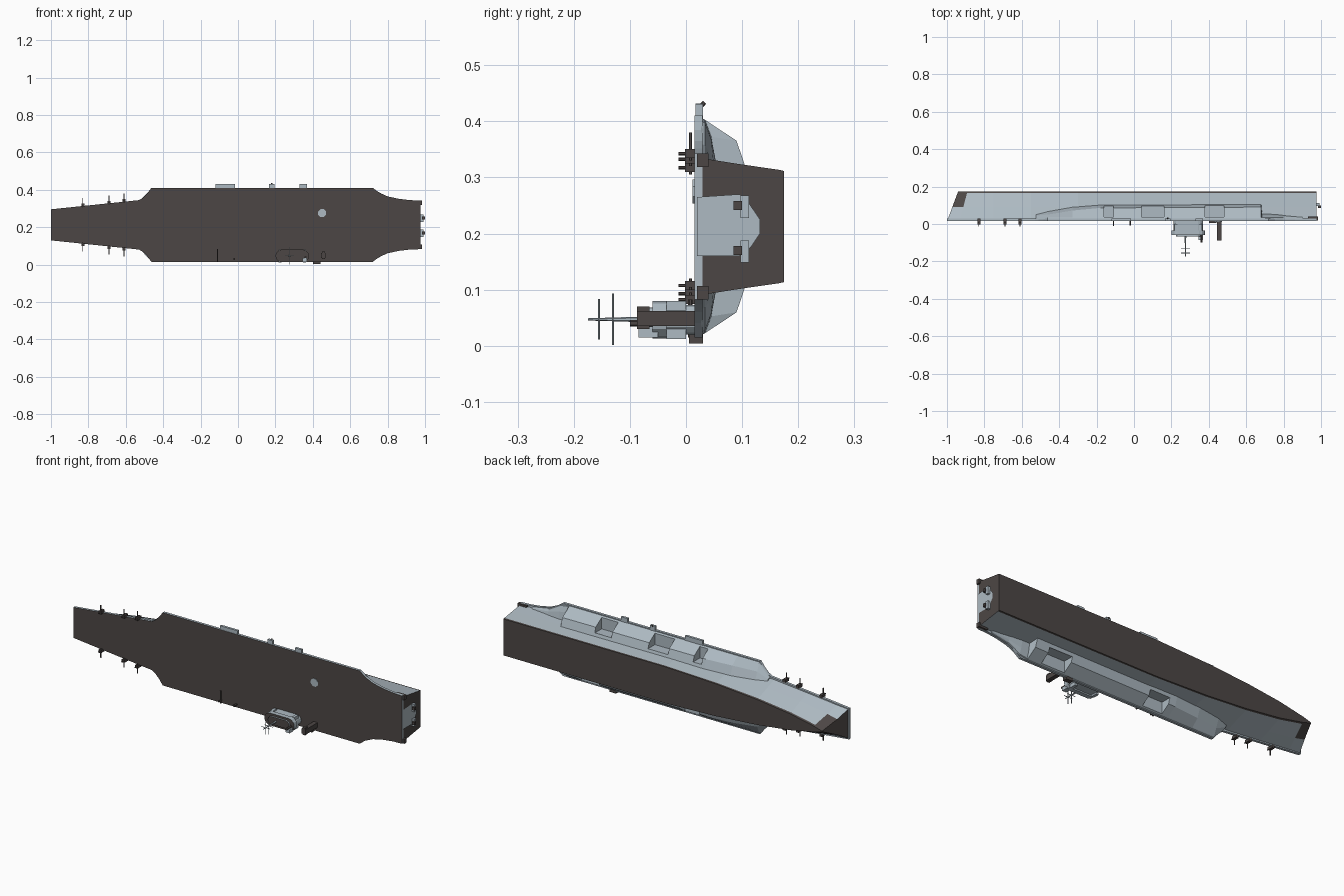
import bpy, bmesh, math
from mathutils import Vector

if "Cube" in bpy.data.objects:
    bpy.data.objects.remove(bpy.data.objects["Cube"])

CZ = 0.2125  # centre line of the ship, which lies on its side (deck faces -y)

def mat(name, c):
    m = bpy.data.materials.new(name)
    m.diffuse_color = (*c, 1)
    m.use_nodes = True
    m.node_tree.nodes["Principled BSDF"].inputs["Base Color"].default_value = m.diffuse_color
    return m

GREY = mat("hull grey", (0.42, 0.49, 0.54))
DARK = mat("deck dark grey", (0.073, 0.062, 0.059))

def finish(name, bm, rule=None, mats=(GREY, DARK)):
    bmesh.ops.recalc_face_normals(bm, faces=bm.faces[:])
    if rule:
        for f in bm.faces:
            f.material_index = 1 if rule(f) else 0
    me = bpy.data.meshes.new(name)
    bm.to_mesh(me)
    bm.free()
    for m in mats:
        me.materials.append(m)
    ob = bpy.data.objects.new(name, me)
    bpy.context.collection.objects.link(ob)
    return ob

def loft(name, rings, rule=None):
    bm = bmesh.new()
    vs = [[bm.verts.new(p) for p in r] for r in rings]
    n = len(vs[0])
    for a, b in zip(vs, vs[1:]):
        for i in range(n):
            j = (i + 1) % n
            bm.faces.new((a[i], a[j], b[j], b[i]))
    bm.faces.new(vs[0])
    bm.faces.new(vs[-1])
    return finish(name, bm, rule)

def prism(name, pts, y0, y1, rule=None, mats=(GREY, DARK)):
    """Extrude an x,z outline from y0 to y1."""
    bm = bmesh.new()
    f = bm.faces.new([bm.verts.new((x, y0, z)) for x, z in pts])
    g = bmesh.ops.extrude_face_region(bm, geom=[f])
    bmesh.ops.translate(bm, vec=(0, y1 - y0, 0),
                        verts=[v for v in g["geom"] if isinstance(v, bmesh.types.BMVert)])
    return finish(name, bm, rule, mats)

def box(name, x0, x1, y0, y1, z0, z1, m=GREY):
    return prism(name, [(x0, z0), (x1, z0), (x1, z1), (x0, z1)], y0, y1, None, (m,))

def stadium(x0, x1, z0, z1, n=6):
    r, zc = (z1 - z0) / 2, (z0 + z1) / 2
    pts = []
    for cx, a0 in ((x1 - r, -90), (x0 + r, 90)):
        for i in range(n + 1):
            a = math.radians(a0 + 180 * i / n)
            pts.append((cx + r * math.cos(a), zc + r * math.sin(a)))
    return pts

def rod(name, a, b, r, m=GREY, n=6, r2=None):
    a, b = Vector(a), Vector(b)
    bm = bmesh.new()
    bmesh.ops.create_cone(bm, cap_ends=True, segments=n, radius1=r,
                          radius2=r if r2 is None else r2, depth=(b - a).length)
    bm.transform((b - a).to_track_quat('Z', 'Y').to_matrix().to_4x4())
    bmesh.ops.translate(bm, vec=(a + b) / 2, verts=bm.verts[:])
    return finish(name, bm, None, (m,))

up = lambda f: f.normal.y < -0.7

# Flight deck
half = [(-1, .083), (-.53, .132), (-.51, .143), (-.485, .168), (-.463, .198), (.72, .198),
        (.755, .172), (.80, .152), (.86, .139), (.92, .132), (.975, .13)]
outline = [(x, CZ + d) for x, d in half] + [(x, CZ - d) for x, d in reversed(half)]
prism("flight_deck", outline, .015, .029, up)

# Hull: raked bow, tapering to a point along the keel
rows = [.027, .09, .166, .175]
stations = [  # x at deck, x at keel, half widths per row
    (-.995, -.94, (.080, .042, .006, .002)),
    (-.93, -.89, (.085, .055, .020, .016)),
    (-.75, -.75, (.103, .080, .048, .044)),
    (-.55, -.55, (.122, .098, .072, .069)),
    (-.30, -.30, (.122, .108, .090, .088)),
    (0, 0, (.122, .112, .100, .099)),
    (.975, .975, (.122, .112, .101, .099))]
rings = []
for xt, xb, ws in stations:
    side = [(xt + (xb - xt) * (y - rows[0]) / (rows[-1] - rows[0]), y, w) for y, w in zip(rows, ws)]
    rings.append([(x, y, CZ + w) for x, y, w in side] +
                 [(x, y, CZ - w) for x, y, w in reversed(side)])

def hull_dark(f):
    c = f.calc_center_median()
    return (c.y > .168 or abs(f.normal.x) > .8 or (c.x < -.9 and c.y > .1))
loft("hull", rings, hull_dark)

# Side sponsons under the deck, with lift openings cut out
sections = [(-.525, .13, .045, .122, .055), (-.463, .194, .05, .15, .068), (-.33, .194, .072, .155, .09),
            (-.18, .194, .086, .155, .102), (.68, .194, .09, .153, .106), (.685, .194, .045, .16, .055),
            (.73, .188, .045, .155, .055), (.80, .148, .04, .135, .05), (.90, .13, .036, .122, .04)]
openings = {1: [(-.16, -.11), (.04, .16), (.38, .48)], -1: [(-.14, -.02), (.46, .60)]}
for s, label in ((1, "port"), (-1, "starboard")):
    rings = [[(x, .027, CZ + s * w), (x, .034, CZ + s * (w - .004)), (x, ym, CZ + s * d),
              (x, yb, CZ + s * .106), (x, .027, CZ + s * .09)] for x, w, ym, d, yb in sections]
    sponson = loft(label + "_sponson", rings)
    for x0, x1 in openings[s]:
        za, zb = sorted((CZ + s * .125, CZ + s * .25))
        cutter = box("opening_cutter", x0, x1, .038, .098, za, zb)
        cutter.hide_render = True
        mod = sponson.modifiers.new("opening", 'BOOLEAN')
        mod.object, mod.operation, mod.solver = cutter, 'DIFFERENCE', 'EXACT'
        bpy.context.view_layer.objects.active = sponson
        bpy.ops.object.modifier_apply(modifier=mod.name)
        bpy.data.objects.remove(cutter)

# Deck marking disc
prism("deck_disc", [(.45 + .023 * math.cos(math.pi * i / 4 + .39), .275 + .023 * math.sin(math.pi * i / 4 + .39))
                    for i in range(8)], .012, .016, None, (GREY,))

# Stern bay panel and fittings
bm = bmesh.new()
bay = [(.02, .16), (.02, .265), (.095, .27), (.115, .25), (.132, .225), (.132, .20), (.115, .175), (.095, .16)]
bm.faces.new([bm.verts.new((.979, y, z)) for y, z in bay])
finish("stern_bay_panel", bm, None, (GREY,))
for z in (.17, .25):
    box("stern_fitting", .97, .992, .097, .112, z - .022, z + .018)
    box("stern_fitting_cap", .985, 1.0, .085, .10, z - .008, z + .008, DARK)
for s in (1, -1):
    z = CZ + s * .118
    box("stern_gallery", .93, .985, .02, .04, z - .012, z + .012, DARK)

# Island tower
prism("island_base", stadium(.21, .37, .02, .073), -.04, .016, up)
prism("island_bridge", stadium(.20, .38, .013, .08), -.06, -.035, up)
prism("island_roof", stadium(.225, .355, .025, .068), -.068, -.06, up)
box("island_roof_house", .345, .37, -.085, -.05, .015, .034)
rod("island_sensor", (.36, -.05, .04), (.36, -.10, .04), .006, DARK)
for x in (.225, .355):
    box("bridge_bracket", x - .008, x + .008, -.035, .0, .012, .08)

# Main mast with yards
MX, MZ = .275, .047
rod("mast", (MX, -.06, MZ), (MX, -.175, MZ), .0055, GREY, 6, .002)
for y, r in ((-.13, .046), (-.155, .036)):
    rod("mast_yard", (MX, y, MZ - r), (MX, y, MZ + r), .0018)
    rod("mast_cross_yard", (MX - .025, y, MZ), (MX + .025, y, MZ), .0018)

# Aft radar pylon
box("aft_pylon", .444, .468, -.087, .016, .035, .062, DARK)
box("aft_pylon_head", .448, .464, -.087, -.065, .03, .07, DARK)

# Deck-edge aerials
for x, d in ((-.83, .105), (-.69, .12), (-.61, .13)):
    for s in (1, -1):
        z = CZ + s * d
        box("aerial_mount", x - .008, x + .008, -.002, .03, z - .008, z + .008, DARK)
        rod("aerial", (x, .008, z - s * .012), (x, .008, z + s * .038), .003, DARK)
        rod("aerial_whip", (x, .015, z), (x, -.013, z), .003, DARK)

# Deck-edge platforms and small fittings
for x0, x1, z1 in ((-.12, -.015, .43), (.165, .195, .432), (.33, .37, .43)):
    box("edge_platform", x0, x1, .017, .03, .40, z1)
rod("edge_post", (.18, .025, .425), (.18, .033, .434), .004, DARK)
rod("crane_arm", (-.11, .008, .015), (-.11, .008, .082), .004, DARK)
rod("crane_post", (-.11, .016, .03), (-.11, -.01, .03), .004, DARK)
rod("deck_post", (-.02, .016, .03), (-.02, -.008, .03), .006, DARK)
box("edge_locker", .40, .44, .005, .03, .004, .02, DARK)
